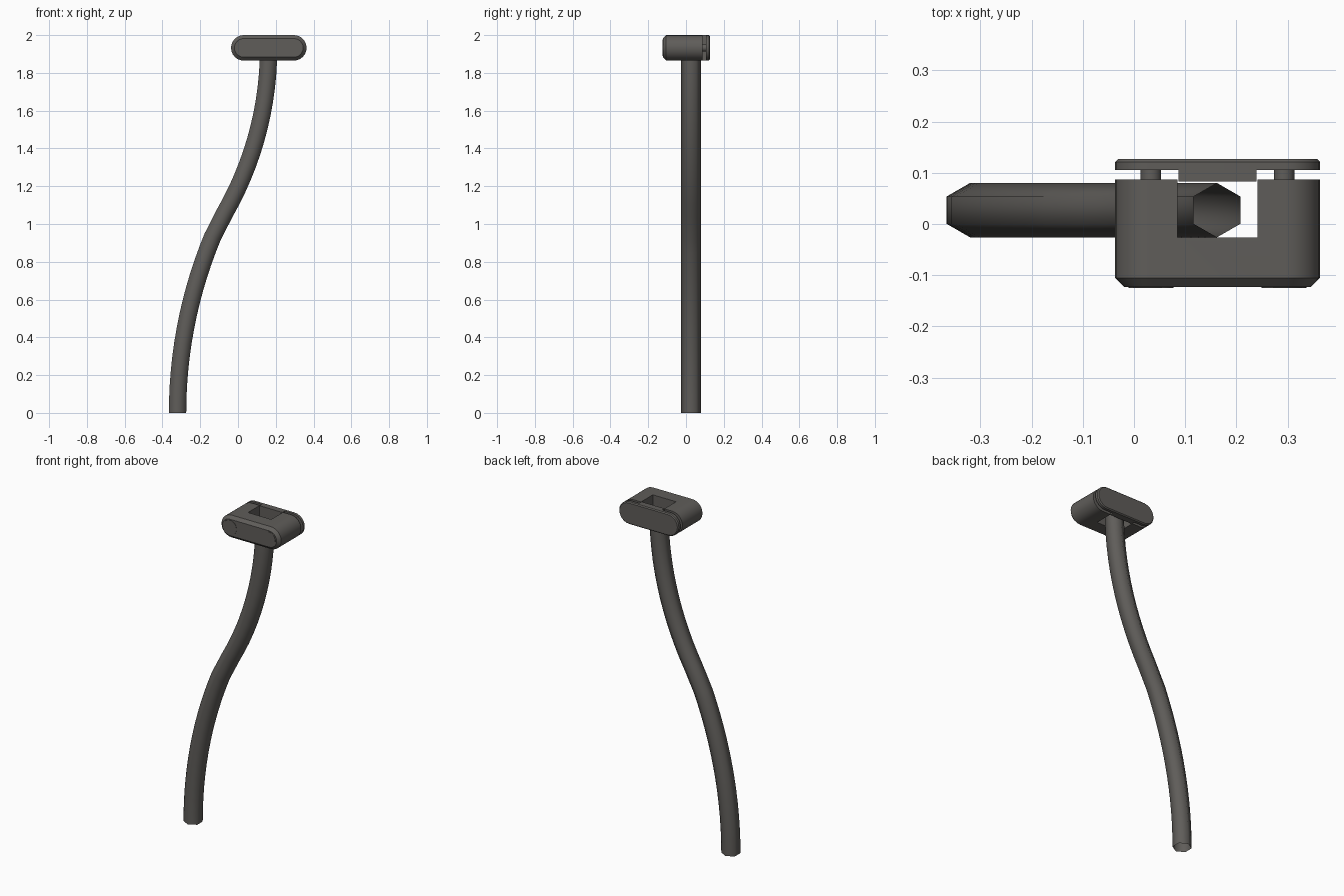
import bpy, bmesh, math
from mathutils import Vector

if "Cube" in bpy.data.objects:
    bpy.data.objects.remove(bpy.data.objects["Cube"])

# one dark warm grey for everything
grey = bpy.data.materials.new("dark grey")
grey.diffuse_color = (0.115, 0.109, 0.101, 1)
grey.use_nodes = True
grey.node_tree.nodes["Principled BSDF"].inputs["Base Color"].default_value = grey.diffuse_color

CX, CZ = 0.163, 1.9325      # clamp centre
HALF_W, HALF_H = 0.2, 0.0675


def loft(name, rings, caps=True, angle=35):
    """Skin a list of equal-length closed rings into one object."""
    bm = bmesh.new()
    vr = [[bm.verts.new(p) for p in r] for r in rings]
    n = len(vr[0])
    for a, b in zip(vr, vr[1:]):
        for i in range(n):
            j = (i + 1) % n
            bm.faces.new((a[i], a[j], b[j], b[i]))
    if caps:
        bm.faces.new(vr[0])
        bm.faces.new(vr[-1])
    bmesh.ops.recalc_face_normals(bm, faces=bm.faces)
    me = bpy.data.meshes.new(name)
    bm.to_mesh(me)
    bm.free()
    me.materials.append(grey)
    ob = bpy.data.objects.new(name, me)
    bpy.context.collection.objects.link(ob)
    smooth(ob, angle)
    return ob


def smooth(ob, angle):
    bpy.ops.object.select_all(action='DESELECT')
    ob.select_set(True)
    bpy.context.view_layer.objects.active = ob
    bpy.ops.object.shade_smooth_by_angle(angle=math.radians(angle))


def stadium(y, inset=0.0, seg=12):
    """Rounded-end outline of the clamp at depth y."""
    r = HALF_H - inset
    pts = []
    for side, start in ((1, -90), (-1, 90)):
        for i in range(seg + 1):
            a = math.radians(start + 180 * i / seg)
            pts.append((CX + side * (HALF_W - HALF_H) + r * math.cos(a), y, CZ + r * math.sin(a)))
    return pts


def circle(x, y, r, seg=24):
    return [(x + r * math.cos(2 * math.pi * i / seg), y, CZ + r * math.sin(2 * math.pi * i / seg))
            for i in range(seg)]


def rect(x0, x1, y, z0, z1):
    return [(x0, y, z0), (x1, y, z0), (x1, y, z1), (x0, y, z1)]


# curved hexagonal tube: two circular arcs, open at both ends
MID = Vector((-0.105, 1.0))
LOW, HIGH = Vector((-0.32, 0.0)), Vector((0.162, 1.93))


def arc(end, steps):
    """Arc from a vertical tangent at end to MID, as (x, z, lean) tuples."""
    dx, dz = abs(MID.x - end.x), abs(MID.y - end.y)
    radius = (dx * dx + dz * dz) / (2 * dx)
    total = 2 * math.atan2(dx, dz)
    s = 1 if MID.x > end.x else -1
    return [(end.x + s * radius * (1 - math.cos(total * i / steps)),
             end.y + s * radius * math.sin(total * i / steps),
             total * i / steps) for i in range(steps + 1)]


lower = arc(LOW, 14)
upper = arc(HIGH, 14)
path = lower[:-1] + upper[::-1][1:]
hexagon = [(0.053 * math.sin(math.radians(60 * k)), 0.053 * math.cos(math.radians(60 * k)))
           for k in range(6)]
loft("curved_tube",
     [[(x + u * math.cos(t), 0.027 + v, z - u * math.sin(t)) for u, v in hexagon] for x, z, t in path],
     caps=False, angle=75)

# clamp body with chamfered front and a slot for the tube
body = loft("clamp_body", [stadium(-0.123, 0.018), stadium(-0.105), stadium(0.087)])
cutter = loft("slot_cutter", [rect(0.085, 0.241, -0.026, 1.8, 2.1), rect(0.085, 0.241, 0.2, 1.8, 2.1)])
cutter.hide_render = True
cut = body.modifiers.new("slot", 'BOOLEAN')
cut.operation, cut.solver, cut.object = 'DIFFERENCE', 'EXACT', cutter
bpy.context.view_layer.objects.active = body
bpy.ops.object.modifier_apply(modifier="slot")
bpy.data.objects.remove(cutter)
smooth(body, 50)

# back plate and the block that presses on the tube
loft("back_plate", [stadium(0.105), stadium(0.121), stadium(0.127, 0.006)])
loft("pressure_block", [rect(0.087, 0.239, 0.083, CZ - HALF_H, CZ + HALF_H),
                        rect(0.087, 0.239, 0.106, CZ - HALF_H, CZ + HALF_H)])

# bolts: flush heads in front, pins bridging the gap
for side, x in (("left", 0.033), ("right", 0.293)):
    loft(side + "_bolt_head", [circle(x, -0.125, 0.044), circle(x, -0.12, 0.044)])
    loft(side + "_bolt_pin", [circle(x, 0.08, 0.02), circle(x, 0.11, 0.02)])
